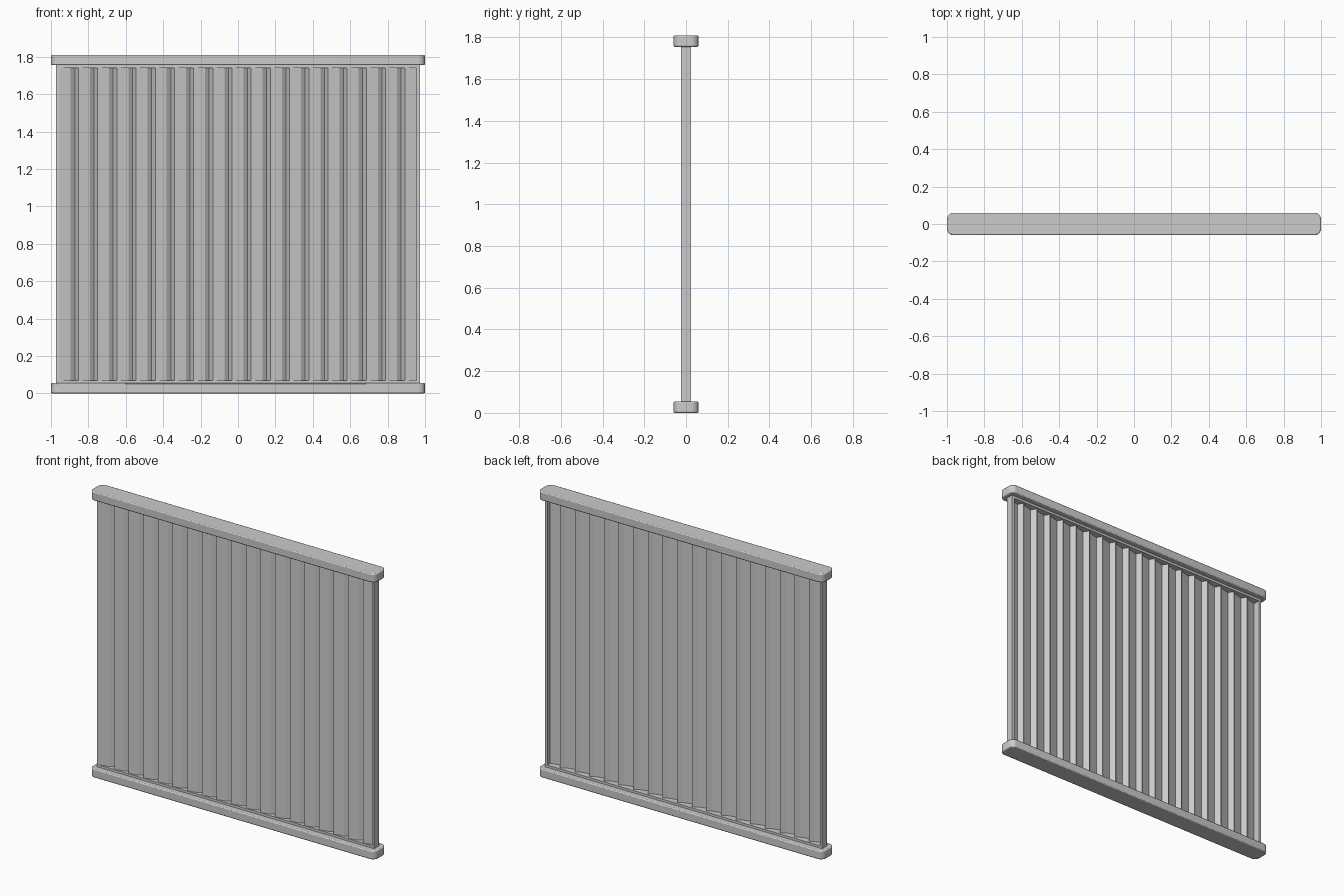
import bpy
import bmesh

cube = bpy.data.objects.get("Cube")
if cube:
    bpy.data.objects.remove(cube, do_unlink=True)

# One plain grey for the whole panel
grey = bpy.data.materials.new("light_grey")
grey.use_nodes = True
colour = (0.6, 0.6, 0.6, 1)
grey.diffuse_color = colour
grey.node_tree.nodes["Principled BSDF"].inputs["Base Color"].default_value = colour

HEIGHT = 1.81
BAR_H = 0.055
RAIL_TOP = 0.07


def finish(name, bm):
    bmesh.ops.recalc_face_normals(bm, faces=bm.faces)
    mesh = bpy.data.meshes.new(name)
    bm.to_mesh(mesh)
    bm.free()
    obj = bpy.data.objects.new(name, mesh)
    bpy.context.collection.objects.link(obj)
    mesh.materials.append(grey)
    return obj


def box(name, x, y, z, corner=0.0, edge=0.0):
    """Box between the given ranges, with rounded upright corners and soft rims."""
    bm = bmesh.new()
    bmesh.ops.create_cube(bm, size=1)
    for v in bm.verts:
        for i, (low, high) in enumerate((x, y, z)):
            v.co[i] = high if v.co[i] > 0 else low
    if corner:
        upright = [e for e in bm.edges
                   if abs(e.verts[0].co.z - e.verts[1].co.z) > 0.01]
        bmesh.ops.bevel(bm, geom=upright, offset=corner, segments=6,
                        profile=0.5, affect='EDGES')
    obj = finish(name, bm)
    if edge:
        soft = obj.modifiers.new("soft_rims", 'BEVEL')
        soft.width = edge
        soft.segments = 2
        soft.limit_method = 'ANGLE'
        soft.angle_limit = 1.0
        bpy.ops.object.select_all(action='DESELECT')
        obj.select_set(True)
        bpy.context.view_layer.objects.active = obj
        bpy.ops.object.shade_smooth_by_angle()
    return obj


# Rounded bars at the bottom and top
for name, z0 in (("bottom_bar", 0), ("top_bar", HEIGHT - BAR_H)):
    box(name, (-1, 1), (-0.06, 0.06), (z0, z0 + BAR_H), 0.035, 0.006)

# Thin frame around the sheet
for name, x in (("right_post", (-0.972, -0.955)), ("left_post", (0.955, 0.972))):
    box(name, x, (-0.025, 0.025), (BAR_H - 0.01, HEIGHT - BAR_H + 0.01))
for name, z in (("bottom_rail", (BAR_H - 0.01, RAIL_TOP)),
                ("top_rail", (HEIGHT - RAIL_TOP, HEIGHT - BAR_H + 0.01))):
    box(name, (-0.956, 0.956), (-0.025, 0.025), z)

# Folded sheet: each rib has a steep left wall, a broad front and a sloping right side
RIBS = 19
PITCH = 1.95 / RIBS
rib = [(0, 0.012), (0.02, -0.021), (0.08, -0.006)]
path = [(-0.975 + i * PITCH + x, y) for i in range(RIBS) for x, y in rib]
path.append((0.975, 0.012))
path[0] = (-0.965, -0.005)
path[-1] = (0.965, 0.005)
bm = bmesh.new()
low, high = ([bm.verts.new((x, y, z)) for x, y in path]
             for z in (RAIL_TOP - 0.005, HEIGHT - RAIL_TOP + 0.005))
for i in range(len(path) - 1):
    bm.faces.new((low[i], low[i + 1], high[i + 1], high[i]))
sheet = finish("folded_sheet", bm)
thick = sheet.modifiers.new("thickness", 'SOLIDIFY')
thick.thickness = 0.003
thick.offset = 0
